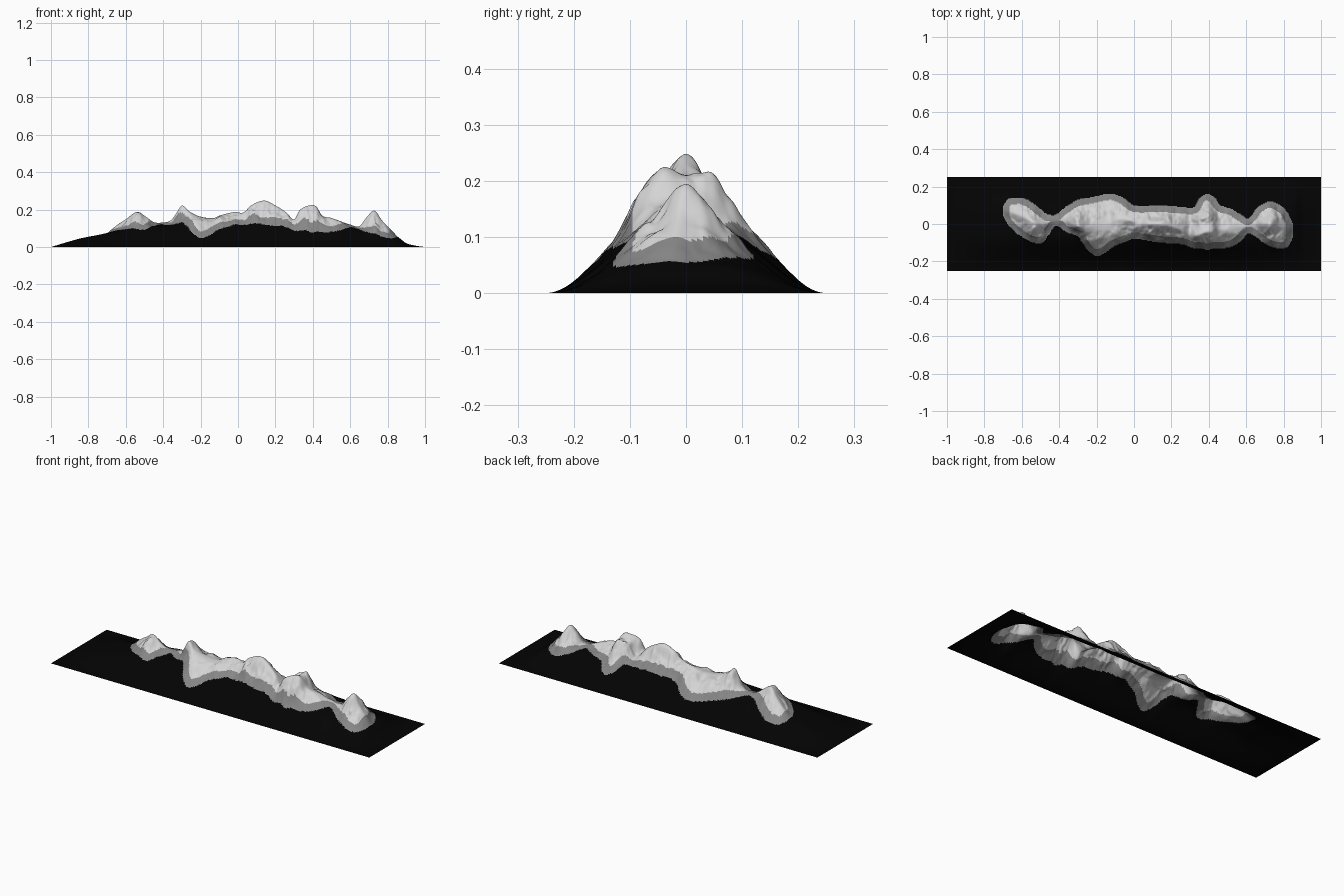
import bpy
import bmesh
from mathutils import Vector, noise, kdtree

if "Cube" in bpy.data.objects:
    bpy.data.objects.remove(bpy.data.objects["Cube"], do_unlink=True)

LENGTH, DEPTH, CELL = 2.0, 0.5, 0.005
BAND = 0.034

# Rocky foot: x, front edge, back edge (hundredths)
FOOT = [
    (-70, 4, 10), (-68, 0, 13), (-64, -4, 14), (-60, -7, 14), (-54, -10, 11), (-49, -10, 7),
    (-46, -6, 5), (-42, -1, 5), (-37, -4, 9), (-30, -7, 13), (-25, -14, 14), (-20, -17, 15),
    (-15, -15, 16), (-11, -12, 16), (-6, -10, 14), (0, -8, 10), (14, -10, 10), (26, -11, 9),
    (32, -13, 9), (35, -13, 14), (39, -14, 16), (43, -13, 14), (46, -13, 10), (52, -12, 8),
    (57, -9, 5), (61, -5, 3), (65, -7, 8), (69, -10, 11), (73, -12, 12), (78, -13, 10),
    (82, -12, 6), (84, -9, 2), (85, -6, -1),
]
# Crest line: x, y (hundredths), height (thousandths)
CREST = [
    (-70, 7, 75), (-65, 6, 115), (-60, 4, 148), (-54, 1, 188), (-49, 0, 160), (-45, 1, 133),
    (-41, 2, 130), (-36, 2, 142), (-33, 0, 180), (-30, -1, 222), (-26, -2, 190), (-20, -1, 162),
    (-13, 0, 155), (-10, 2, 168), (-2, 2, 187), (3, 0, 185), (7, 0, 222), (14, 0, 248),
    (20, -1, 222), (26, -3, 183), (30, -5, 148), (33, -6, 198), (39, -4, 224), (42, -4, 215),
    (45, -3, 168), (50, -3, 155), (60, -1, 120), (65, 0, 112), (69, 0, 162), (73, 0, 194),
    (77, -1, 142), (82, -2, 90), (85, -3, 62),
]
# Low hill under the range: x (hundredths), height (thousandths)
HILL = [(-100, 0), (-85, 44), (-75, 64), (-65, 84), (-54, 94), (-42, 113), (0, 116), (25, 118),
        (45, 106), (62, 100), (72, 66), (80, 60), (86, 48), (90, 20), (95, 7), (100, 0)]


def smoothstep(t):
    t = min(max(t, 0.0), 1.0)
    return t * t * (3 - 2 * t)


def sample(rows, x, column):
    """Smooth curve through one column of a station table."""
    x = min(max(x * 100, rows[0][0]), rows[-1][0])
    i = 0
    while i < len(rows) - 2 and rows[i + 1][0] < x:
        i += 1
    a, b = rows[i], rows[i + 1]
    before, after = rows[max(i - 1, 0)], rows[min(i + 2, len(rows) - 1)]
    span = b[0] - a[0]
    t = (x - a[0]) / span
    slope_a = (b[column] - before[column]) / (b[0] - before[0]) * span
    slope_b = (after[column] - a[column]) / (after[0] - a[0]) * span
    rise = b[column] - a[column]
    return (a[column] + rise * smoothstep(t)
            + slope_a * t * (1 - t) ** 2 - slope_b * t * t * (1 - t))


def material(name, value):
    mat = bpy.data.materials.new(name)
    mat.use_nodes = True
    colour = (value, value, value, 1.0)
    mat.diffuse_color = colour
    bsdf = mat.node_tree.nodes["Principled BSDF"]
    bsdf.inputs["Base Color"].default_value = colour
    bsdf.inputs["Roughness"].default_value = 0.9
    return mat


class Station:
    """Cross-section of the range at one x."""

    def __init__(self, x):
        self.x = x
        self.front, self.back = sample(FOOT, x, 1) / 100, sample(FOOT, x, 2) / 100
        self.crest = sample(CREST, x, 1) / 100
        self.hill = max(sample(HILL, x, 1), 0) / 1000
        self.inside = FOOT[0][0] <= x * 100 <= FOOT[-1][0]
        ends = (x - FOOT[0][0] / 100, FOOT[-1][0] / 100 - x)
        self.rise = max(sample(CREST, x, 2) / 1000 - self.hill, 0)
        self.rise *= smoothstep(min(ends) / 0.04 + 0.5)

    def height(self, y):
        base = self.hill * smoothstep((DEPTH / 2 - abs(y)) / 0.195)
        reach = self.back - self.crest if y > self.crest else self.crest - self.front
        t = abs(y - self.crest) / max(reach, 0.05)
        # Gullies deepen away from the crest
        gully = sum(noise.noise(Vector((self.x * f, y * f * 0.75, f))) * 17 / f for f in (17, 36, 70))
        rough = 1 + 0.5 * gully * smoothstep(t * 2)
        edge = smoothstep((DEPTH / 2 - abs(y)) / 0.08)
        return base + self.rise * 2.718 ** (-2 * t ** 1.7) * rough * edge


columns, rows = round(LENGTH / CELL), round(DEPTH / CELL)
stations = [Station(i * CELL - LENGTH / 2) for i in range(columns + 1)]

# Outline of the rocky foot, used to measure the band width
outline = []
covered = [s for s in stations if s.inside]
for s in covered:
    outline += [(s.x, s.front, 0), (s.x, s.back, 0)]
for s in (covered[0], covered[-1]):
    outline += [(s.x, s.front + (s.back - s.front) * k / 8, 0) for k in range(9)]
tree = kdtree.KDTree(len(outline))
for index, point in enumerate(outline):
    tree.insert(point, index)
tree.balance()

# Terrain sheet
bm = bmesh.new()
grid = []
for s in stations:
    line = []
    for j in range(rows + 1):
        y = j * CELL - DEPTH / 2
        line.append(bm.verts.new((s.x, y, s.height(y))))
    grid.append(line)

GROUND, SLOPE, PEAK = range(3)
for i in range(columns):
    for j in range(rows):
        face = bm.faces.new((grid[i][j], grid[i + 1][j], grid[i + 1][j + 1], grid[i][j + 1]))
        face.smooth = True
        centre = face.calc_center_median()
        s = stations[i]
        face.material_index = GROUND
        if s.inside and s.front < centre.y < s.back:
            distance = tree.find((centre.x, centre.y, 0))[2]
            face.material_index = PEAK if distance > BAND else SLOPE

mesh = bpy.data.meshes.new("mountain_range")
bm.to_mesh(mesh)
bm.free()
for name, value in (("black ground", 0.001), ("mid grey slope", 0.24), ("light grey peak", 0.66)):
    mesh.materials.append(material(name, value))
mountain_range = bpy.data.objects.new("mountain_range", mesh)
bpy.context.collection.objects.link(mountain_range)
